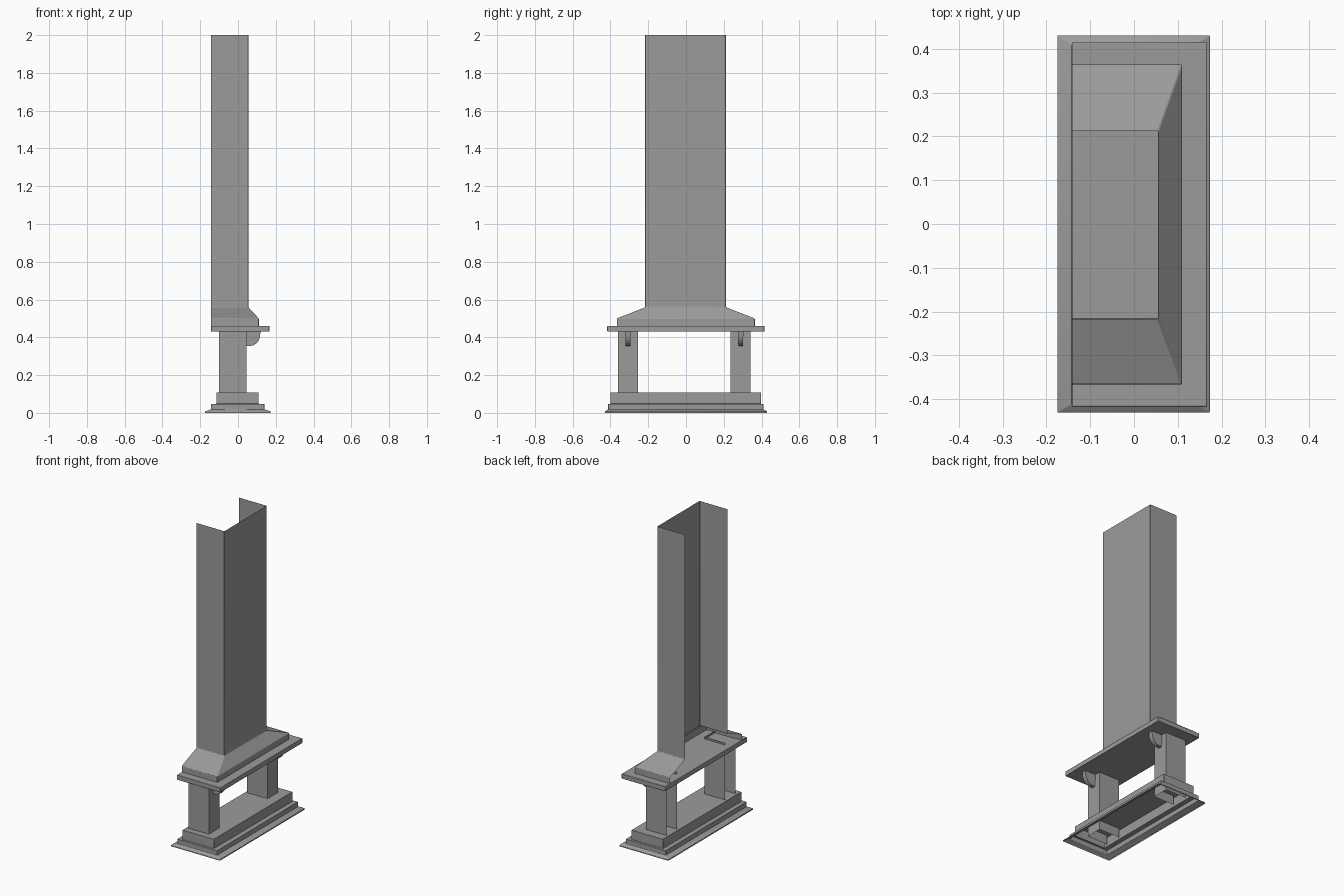
import bpy, bmesh

if "Cube" in bpy.data.objects:
    bpy.data.objects.remove(bpy.data.objects["Cube"])

# Dark grey cast finish
metal = bpy.data.materials.new("dark_grey")
metal.diffuse_color = (0.33, 0.33, 0.33, 1)
metal.use_nodes = True
metal.node_tree.nodes["Principled BSDF"].inputs["Base Color"].default_value = metal.diffuse_color


def make_object(name, bm, bevel=0.0, smooth_angle=0.7):
    mesh = bpy.data.meshes.new(name)
    bm.to_mesh(mesh)
    bm.free()
    mesh.materials.append(metal)
    ob = bpy.data.objects.new(name, mesh)
    bpy.context.collection.objects.link(ob)
    if bevel:
        mod = ob.modifiers.new("soft_edges", 'BEVEL')
        mod.width = bevel
        mod.segments = 2
        mod.limit_method = 'ANGLE'
    bpy.ops.object.select_all(action='DESELECT')
    ob.select_set(True)
    bpy.context.view_layer.objects.active = ob
    bpy.ops.object.shade_smooth_by_angle(angle=smooth_angle)
    return ob


def loft(name, levels, bottom=True, top=True, open_back=False, bevel=0.0):
    """Stack of rectangles: each level is (x0, x1, y0, y1, z)."""
    bm = bmesh.new()
    rings = [[bm.verts.new((x, y, z)) for x, y in
              ((x0, y0), (x1, y0), (x1, y1), (x0, y1))]
             for x0, x1, y0, y1, z in levels]
    sides = 3 if open_back else 4
    for a, b in zip(rings, rings[1:]):
        for i in range(sides):
            j = (i + 1) % 4
            bm.faces.new((a[i], a[j], b[j], b[i]))
    if bottom:
        bm.faces.new(rings[0][::-1])
    if top:
        bm.faces.new(rings[-1])
    # Drop the unused back corners' loose vertices, if any
    bmesh.ops.delete(bm, geom=[v for v in bm.verts if not v.link_faces], context='VERTS')
    return make_object(name, bm, bevel)


# Stepped plinth: hollow moulded shell, open underneath
loft("plinth", [
    (-0.175, 0.173, -0.43, 0.43, 0.0),
    (-0.175, 0.173, -0.43, 0.43, 0.008),
    (-0.143, 0.140, -0.412, 0.41, 0.018),
    (-0.143, 0.140, -0.412, 0.41, 0.048),
    (-0.114, 0.109, -0.40, 0.397, 0.048),
    (-0.114, 0.109, -0.40, 0.397, 0.109),
], bottom=False, bevel=0.002)

# Mantel shelf
loft("mantel_shelf", [
    (-0.142, 0.167, -0.417, 0.415, 0.43),
    (-0.142, 0.167, -0.417, 0.415, 0.461),
], bevel=0.003)

# Hood and flue: one shell, open at the back and the top
loft("hood_and_flue", [
    (-0.142, 0.110, -0.366, 0.364, 0.461),
    (-0.142, 0.110, -0.366, 0.364, 0.500),
    (-0.142, 0.055, -0.216, 0.212, 0.559),
    (-0.142, 0.055, -0.216, 0.212, 2.0),
], bottom=False, top=False, open_back=True, bevel=0.003)

# Curved bracket outline in x and z
bracket_profile = [(0.043, 0.435), (0.043, 0.353), (0.064, 0.353), (0.082, 0.358),
                   (0.098, 0.368), (0.110, 0.384), (0.117, 0.405), (0.119, 0.435)]

for side, yc in (("left", -0.307), ("right", 0.289)):
    # Channel-shaped pillar, open at the back, running through shelf and plinth
    loft(f"{side}_pillar", [
        (-0.10, 0.045, yc - 0.053, yc + 0.053, 0.05),
        (-0.10, 0.045, yc - 0.053, yc + 0.053, 0.473),
    ], bottom=False, top=False, open_back=True)

    # Bracket, slightly narrower at its foot
    bm = bmesh.new()
    a, b = [[bm.verts.new((x, yc + s * (0.012 + 0.04 * (z - 0.353)), z))
             for x, z in bracket_profile] for s in (-1, 1)]
    n = len(a)
    bm.faces.new(a)
    bm.faces.new(b[::-1])
    for i in range(n):
        j = (i + 1) % n
        bm.faces.new((a[i], b[i], b[j], a[j]))
    bmesh.ops.recalc_face_normals(bm, faces=bm.faces)
    make_object(f"{side}_bracket", bm)
